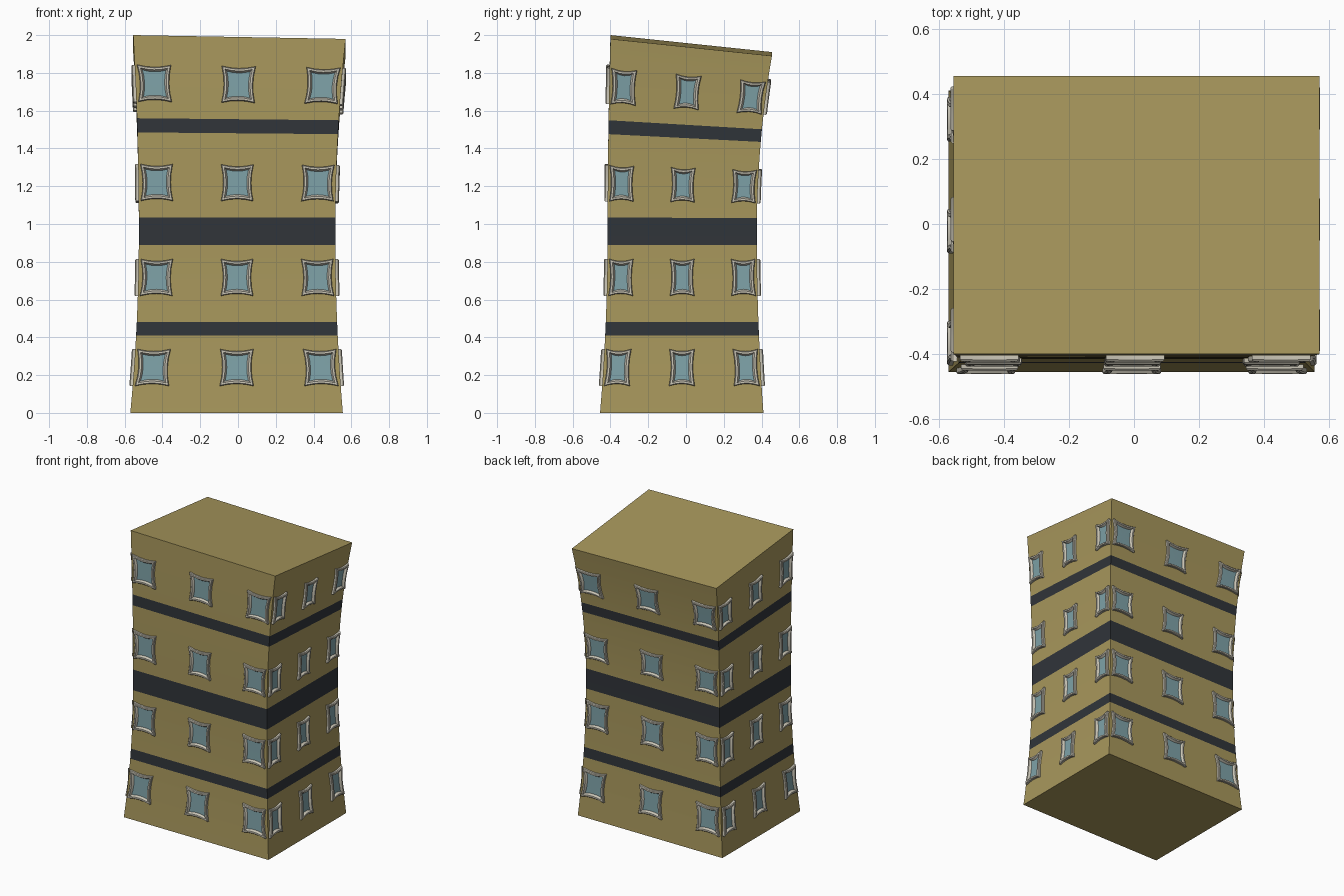
import bpy, bmesh, math

if "Cube" in bpy.data.objects:
    bpy.data.objects.remove(bpy.data.objects["Cube"])

def material(name, rgb):
    m = bpy.data.materials.new(name)
    m.diffuse_color = (*rgb, 1)
    m.use_nodes = True
    m.node_tree.nodes["Principled BSDF"].inputs["Base Color"].default_value = m.diffuse_color
    return m

WALL = material("ochre_wall", (0.39, 0.31, 0.107))
DARK = material("dark_band", (0.03, 0.035, 0.042))
TRIM = material("pale_trim", (0.58, 0.55, 0.46))
GLASS = material("blue_glass", (0.21, 0.36, 0.39))

# Tower cross-section: waist bounds plus flare towards foot and head
WAIST = (-0.525, 0.515, -0.415, 0.375)
FOOT = (-0.045, 0.04, -0.04, 0.035)
HEAD = (-0.03, 0.055, 0.015, 0.08)

def bounds(w):
    t, flare = ((0.95 - w) / 0.95, FOOT) if w < 0.95 else ((w - 0.95) / 1.05, HEAD)
    return [a + f * t * t for a, f in zip(WAIST, flare)]

def warp(u, v, w, ox=0, oy=0):
    """Map the straight box (u, v in -1..1, height w) to the pinched, leaning tower."""
    x0, x1, y0, y1 = bounds(w)
    x = x0 + (x1 - x0) * (u + 1) / 2 + ox
    y = y0 + (y1 - y0) * (v + 1) / 2 + oy
    lean = max(0, w - 1) * (0.105 * (y - y0) + 0.018 * (x - x0))
    return (x, y, w - lean)

# Outward direction of each wall; the tangent runs left to right seen from outside
SIDES = [(0, -1), (1, 0), (0, 1), (-1, 0)]

def on_wall(side, s, w, out):
    nx, ny = side
    return warp(nx - ny * s, ny + nx * s, w, nx * out, ny * out)

def finish(bm, name, mats, angle=35):
    me = bpy.data.meshes.new(name)
    bm.to_mesh(me)
    bm.free()
    for m in mats:
        me.materials.append(m)
    ob = bpy.data.objects.new(name, me)
    bpy.context.collection.objects.link(ob)
    bpy.ops.object.select_all(action='DESELECT')
    ob.select_set(True)
    bpy.context.view_layer.objects.active = ob
    bpy.ops.object.shade_smooth_by_angle(angle=math.radians(angle))
    return ob

# Tower body with dark storey bands
BANDS = [(0.41, 0.48), (0.89, 1.035), (1.485, 1.56)]
levels = sorted({round(i * 0.1, 3) for i in range(21)} | {z for b in BANDS for z in b})
bm = bmesh.new()
rings = [[bm.verts.new(warp(u, v, w)) for u, v in ((-1, -1), (1, -1), (1, 1), (-1, 1))]
         for w in levels]
for i in range(len(levels) - 1):
    mid = (levels[i] + levels[i + 1]) / 2
    for k in range(4):
        j = (k + 1) % 4
        f = bm.faces.new((rings[i][k], rings[i][j], rings[i + 1][j], rings[i + 1][k]))
        f.material_index = int(any(a < mid < b for a, b in BANDS))
bm.faces.new(rings[0][::-1])
bm.faces.new(rings[-1])
finish(bm, "tower_body", [WALL, DARK])

# Windows: concave-edged outline, shared by frames and panes
N = 4
EDGE = [-1 + 2 * i / N for i in range(N)]
OUTLINE = ([(t, -1) for t in EDGE] + [(1, t) for t in EDGE]
           + [(-t, 1) for t in EDGE] + [(-1, -t) for t in EDGE])

def window_ring(bm, side, s, w, inset, out):
    span = 0.53 if side[0] == 0 else 0.40
    hs = (0.087 if side[0] == 0 else 0.065) - inset
    hz = 0.098 - inset
    pts = []
    for a, b in OUTLINE:
        pa, pb = a * (1 - 0.14 * (1 - b * b)), b * (1 - 0.12 * (1 - a * a))
        pts.append(bm.verts.new(on_wall(side, s + pa * hs / span, w + pb * hz, out)))
    return pts

# Frame section: (inset from outline, distance out of the wall)
SECTION = [(0, -0.004), (0, 0.013), (0.005, 0.018), (0.017, 0.018), (0.02, 0.012), (0.028, 0.002)]
frames, panes = bmesh.new(), bmesh.new()
for side in SIDES:
    for w in (0.24, 0.717, 1.22, 1.745):
        for s in (-0.815, 0, 0.815):
            loops = [window_ring(frames, side, s, w, *p) for p in SECTION]
            n = len(OUTLINE)
            for a, b in zip(loops, loops[1:]):
                for k in range(n):
                    j = (k + 1) % n
                    frames.faces.new((a[k], a[j], b[j], b[k]))
            rim = window_ring(panes, side, s, w, 0.027, 0.003)
            hub = panes.verts.new(on_wall(side, s, w, 0.003))
            for k in range(n):
                panes.faces.new((rim[k], rim[(k + 1) % n], hub))
finish(frames, "window_frames", [TRIM], 30)
finish(panes, "window_panes", [GLASS])
